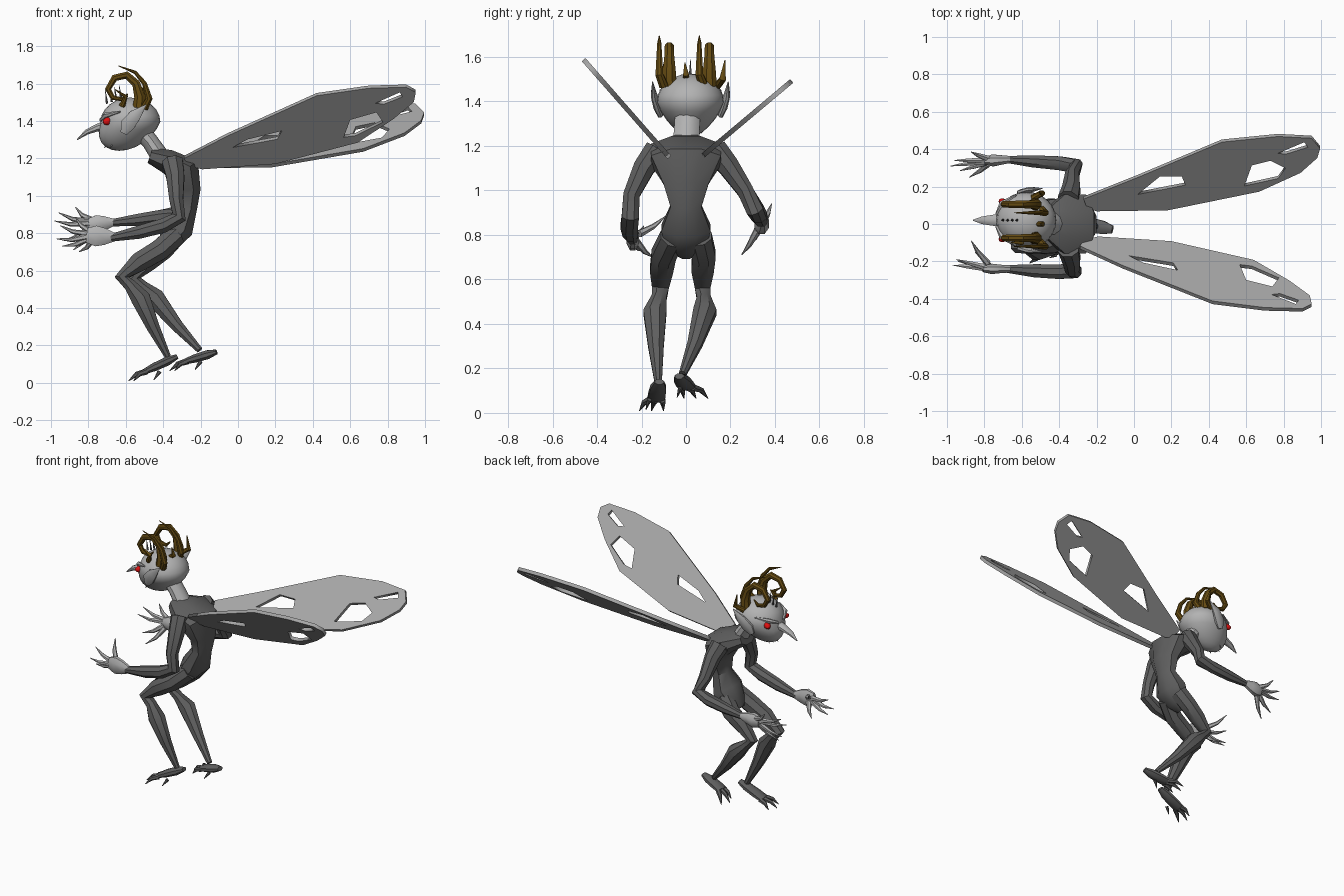
import bpy, bmesh, math
from mathutils import Vector, Matrix

if "Cube" in bpy.data.objects:
    bpy.data.objects.remove(bpy.data.objects["Cube"])


def material(name, r, g, b):
    m = bpy.data.materials.new(name)
    m.diffuse_color = (r, g, b, 1)
    m.use_nodes = True
    m.node_tree.nodes["Principled BSDF"].inputs["Base Color"].default_value = m.diffuse_color
    return m


BODY = material("dark grey", 0.115, 0.115, 0.115)
SKIN = material("pale grey", 0.45, 0.45, 0.45)
WING = material("wing grey", 0.38, 0.38, 0.38)
HORN = material("horn brown", 0.13, 0.07, 0.006)
RED = material("eye red", 0.75, 0.005, 0.005)


def add(name, bm, mat, angle=40):
    bmesh.ops.recalc_face_normals(bm, faces=bm.faces[:])
    me = bpy.data.meshes.new(name)
    bm.to_mesh(me)
    bm.free()
    ob = bpy.data.objects.new(name, me)
    bpy.context.collection.objects.link(ob)
    me.materials.append(mat)
    if angle:
        bpy.ops.object.select_all(action='DESELECT')
        ob.select_set(True)
        bpy.context.view_layer.objects.active = ob
        bpy.ops.object.shade_smooth_by_angle(angle=math.radians(angle))
    return ob


def loft(bm, pts, sides=8):
    """Rings along a path; each point is x, y, z, sideways radius[, other radius]."""
    P = [Vector(p[:3]) for p in pts]
    rings = []
    for i, p in enumerate(pts):
        t = Vector()
        if i > 0:
            t += (P[i] - P[i - 1]).normalized()
        if i < len(P) - 1:
            t += (P[i + 1] - P[i]).normalized()
        t.normalize()
        side = Vector((0, 1, 0))
        side = (side - t * side.dot(t)).normalized()
        n = t.cross(side)
        ring = []
        for k in range(sides):
            a = 2 * math.pi * (k + 0.5) / sides
            ring.append(bm.verts.new(P[i] + side * p[3] * math.cos(a) + n * p[-1] * math.sin(a)))
        rings.append(ring)
    for a, b in zip(rings, rings[1:]):
        for k in range(sides):
            j = (k + 1) % sides
            bm.faces.new((a[k], a[j], b[j], b[k]))
    bm.faces.new(rings[0])
    bm.faces.new(rings[-1])


def tube(name, mat, *paths, sides=8, angle=40):
    bm = bmesh.new()
    for p in paths:
        loft(bm, p, sides)
    return add(name, bm, mat, angle)


def ball(name, mat, centre, size, shape=None, seg=24, rot=None):
    bm = bmesh.new()
    bmesh.ops.create_uvsphere(bm, u_segments=seg, v_segments=seg // 2, radius=1)
    for v in bm.verts:
        c = Vector(shape(*v.co)) if shape else Vector([a * b for a, b in zip(v.co, size)])
        v.co = (rot @ c if rot else c) + Vector(centre)
    return add(name, bm, mat)


# Torso and neck
tube("torso", BODY, [
    (-.47, 0, 1.215, .08, .045), (-.38, 0, 1.185, .17, .07), (-.285, 0, 1.135, .17, .095),
    (-.265, 0, 1.03, .11, .07), (-.275, 0, .93, .075, .06), (-.315, 0, .83, .12, .085),
    (-.37, 0, .755, .095, .065), (-.41, 0, .71, .04, .03)])
tube("neck", SKIN, [(-.41, 0, 1.2, .062, .05), (-.47, .005, 1.29, .06, .045),
                    (-.53, .01, 1.36, .06, .05)], sides=10)

# Head, narrowing to a chin pushed forward
HY = .02


def skull(u, v, w):
    low = max(0, -w)
    return .16 * u - .06 * low, .152 * v * (1 - .35 * low), (.13 if w > 0 else .155) * w


ball("head", SKIN, (-.575, HY, 1.395), None, skull)
tube("nose", SKIN, [(-.66, HY, 1.385, .045, .035), (-.75, HY, 1.365, .032, .022),
                    (-.81, HY, 1.34, .022, .015), (-.86, HY, 1.3, .003)])
tube("teeth", SKIN, *[[(-.69 + abs(d) * .6, HY + d, 1.29, .009), (-.715 + abs(d) * .6, HY + d, 1.255, .001)]
                      for d in (-.05, -.025, 0, .025, .05)], sides=5)
for s, label in ((-1, "right"), (1, "left")):
    ball("eye_" + label, RED, (-.69, HY + s * .088, 1.4), (.04, .022, .022), seg=12,
         rot=Matrix.Rotation(-s * .65, 3, 'Z') @ Matrix.Rotation(-.2, 3, 'Y'))
    tube("brow_" + label, SKIN, [(-.735, HY + s * .03, 1.405, .008), (-.705, HY + s * .09, 1.43, .016),
                                 (-.63, HY + s * .135, 1.45, .005)], sides=6)
    tube("ear_" + label, SKIN, [
        (-.61, HY + s * .135, 1.335, .012, .02), (-.59, HY + s * .15, 1.38, .018, .042),
        (-.55, HY + s * .165, 1.43, .014, .035), (-.49, HY + s * .17, 1.488, .002)])

# Curled horns, thin horns and crown spikes
for c, label in ((-.075, "right"), (.105, "left")):
    tube("curled_horn_" + label, HORN, [
        (-.53, c, 1.47, .036), (-.525, c, 1.53, .032), (-.545, c, 1.6, .024), (-.595, c, 1.645, .022),
        (-.66, c, 1.63, .02), (-.695, c, 1.57, .018), (-.67, c, 1.525, .015),
        (-.62, c, 1.515, .012), (-.59, c, 1.545, .004)])
    d = c - .045
    tube("thin_horn_" + label, HORN, [
        (-.5, d + .02, 1.47, .022), (-.475, d, 1.52, .019), (-.5, d, 1.6, .014),
        (-.55, d, 1.66, .01), (-.64, d, 1.695, .002)])
tube("back_spikes", HORN,
     [(-.54, 0, 1.49, .016), (-.49, 0, 1.52, .014), (-.5, -.005, 1.575, .002)],
     [(-.54, .14, 1.47, .018), (-.49, .165, 1.5, .016), (-.51, .175, 1.585, .002)],
     [(-.62, -.085, 1.48, .018), (-.6, -.1, 1.53, .013), (-.66, -.1, 1.57, .002)])
tube("crest_hairs", BODY, *[[(x, HY, 1.485 + (x + .72) * .35, .007), (x - .01, HY, 1.56 + (x + .72) * .3, .001)]
                            for x in (-.7, -.675, -.65, -.625)], sides=5)

# Arms
tube("arm_right", BODY, [
    (-.35, -.13, 1.18, .06), (-.335, -.19, 1.1, .052), (-.33, -.245, .98, .04), (-.315, -.25, .885, .042),
    (-.4, -.255, .84, .042), (-.53, -.25, .805, .038), (-.68, -.24, .775, .022)])
tube("arm_left", BODY, [
    (-.35, .13, 1.18, .06), (-.335, .19, 1.11, .052), (-.33, .265, 1.0, .04), (-.31, .31, .915, .042),
    (-.4, .325, .89, .04), (-.54, .335, .87, .035), (-.68, .345, .855, .02)])


# Hands: palm plus fingers bowed between palm and tip
def hand(label, wrist, palm, tips, wide, tall):
    w, p = Vector(wrist), Vector(palm)
    end = p + (p - w) * .45
    tube("palm_" + label, SKIN, [(*w, .02), (*(w.lerp(p, .55)), wide * .8, tall * .8),
                                 (*p, wide, tall), (*end, wide * .6, tall * .7)])
    fingers = []
    for t in tips:
        t = Vector(t)
        base = p.lerp(t, .2)
        mid = p.lerp(t, .62) + (t - p).cross(Vector((0, 1, 0))).normalized() * .012
        fingers.append([(*base, .018), (*mid, .012), (*t, .002)])
    tube("fingers_" + label, SKIN, *fingers, sides=6)


hand("right", (-.65, -.24, .778), (-.76, -.24, .785),
     [(-.97, -.22, .77), (-.94, -.2, .73), (-.85, -.15, .70), (-.95, -.19, .84), (-.87, -.09, .885)],
     .03, .06)
hand("left", (-.66, .345, .858), (-.755, .34, .85),
     [(-.96, .34, .91), (-.87, .385, .94), (-.98, .31, .865), (-.93, .285, .76), (-.88, .25, .71)],
     .035, .05)

# Legs
tube("leg_right", BODY, [
    (-.33, -.06, .79, .06), (-.42, -.1, .71, .06), (-.53, -.11, .645, .056), (-.62, -.115, .565, .042),
    (-.575, -.12, .52, .036), (-.52, -.14, .45, .056), (-.455, -.135, .3, .038), (-.375, -.125, .14, .018)])
tube("leg_left", BODY, [
    (-.33, .06, .79, .06), (-.4, .08, .71, .058), (-.48, .075, .645, .054), (-.555, .075, .56, .038),
    (-.51, .08, .515, .034), (-.445, .085, .455, .056), (-.33, .04, .31, .036), (-.205, -.015, .175, .018)])

# Feet with three clawed toes and a dew claw
for label, heel, ball_of_foot, spread in (
        ("right", (-.325, -.12, .14), (-.5, -.135, .06), -.02),
        ("left", (-.115, -.03, .165), (-.28, .005, .115), .04)):
    h, b = Vector(heel), Vector(ball_of_foot)
    tube("foot_" + label, BODY, [(*h, .022, .014), (*h.lerp(b, .3), .038, .026),
                                 (*h.lerp(b, .7), .042, .024), (*b, .042, .016)])
    toes = []
    for d in (-.045, 0, .045):
        root = b + Vector((.01, d * .6, 0))
        tip = b + Vector((-.085 + abs(d) * .6, d * 1.2 + spread, -.05))
        toes.append([(*root, .017), (*(root.lerp(tip, .55) + Vector((0, 0, .014))), .013), (*tip, .002)])
    side = b + Vector((.08, -.03, 0))
    toes.append([(*side, .012), (*(side + Vector((-.03, -.015, -.045))), .002)])
    tube("toes_" + label, BODY, *toes, sides=6)


# Wings: flat outline with cut holes, tilted up about the x axis
def wing(name, outline, holes, s, slope, y0):
    cu = bpy.data.curves.new(name, 'CURVE')
    cu.dimensions, cu.fill_mode, cu.extrude = '2D', 'BOTH', .011
    for loop in [outline] + holes:
        sp = cu.splines.new('POLY')
        sp.points.add(len(loop) - 1)
        for pt, (x, y) in zip(sp.points, loop):
            pt.co = (x, y - y0, 0, 1)
        sp.use_cyclic_u = True
    tmp = bpy.data.objects.new(name + "_outline", cu)
    bpy.context.collection.objects.link(tmp)
    dg = bpy.context.evaluated_depsgraph_get()
    me = bpy.data.meshes.new_from_object(tmp.evaluated_get(dg))
    bpy.data.objects.remove(tmp)
    bm = bmesh.new()
    bm.from_mesh(me)
    bmesh.ops.remove_doubles(bm, verts=bm.verts[:], dist=.0005)
    n = Vector((0, -slope * s, 1)).normalized()
    for v in bm.verts:
        x, y, z = v.co
        v.co = Vector((x, s * (y0 + y), 1.16 + slope * y)) + n * z
    add(name, bm, WING, 0)


wing("wing_left",
     [(-.27, .14), (-.25, .09), (-.2, .075), (.18, .08), (.67, .18), (.89, .28), (.98, .36), (.995, .41),
      (.95, .465), (.77, .475), (.47, .445), (.03, .26)],
     [[(.02, .165), (.14, .262), (.255, .262), (.275, .215)],
      [(.59, .21), (.63, .32), (.73, .345), (.81, .305), (.77, .25)],
      [(.77, .385), (.91, .444), (.93, .417), (.81, .38)]], 1, .84, .08)
wing("wing_right",
     [(-.29, .125), (-.26, .09), (-.19, .075), (.2, .1), (.64, .2), (.83, .31), (.94, .39), (.95, .435),
      (.9, .46), (.7, .455), (.42, .42), (-.06, .23)],
     [[(-.03, .177), (.05, .215), (.235, .255), (.21, .216)],
      [(.565, .225), (.6, .307), (.74, .342), (.775, .296), (.63, .233)],
      [(.735, .385), (.865, .436), (.88, .415), (.78, .38)]], -1, 1.14, .085)
